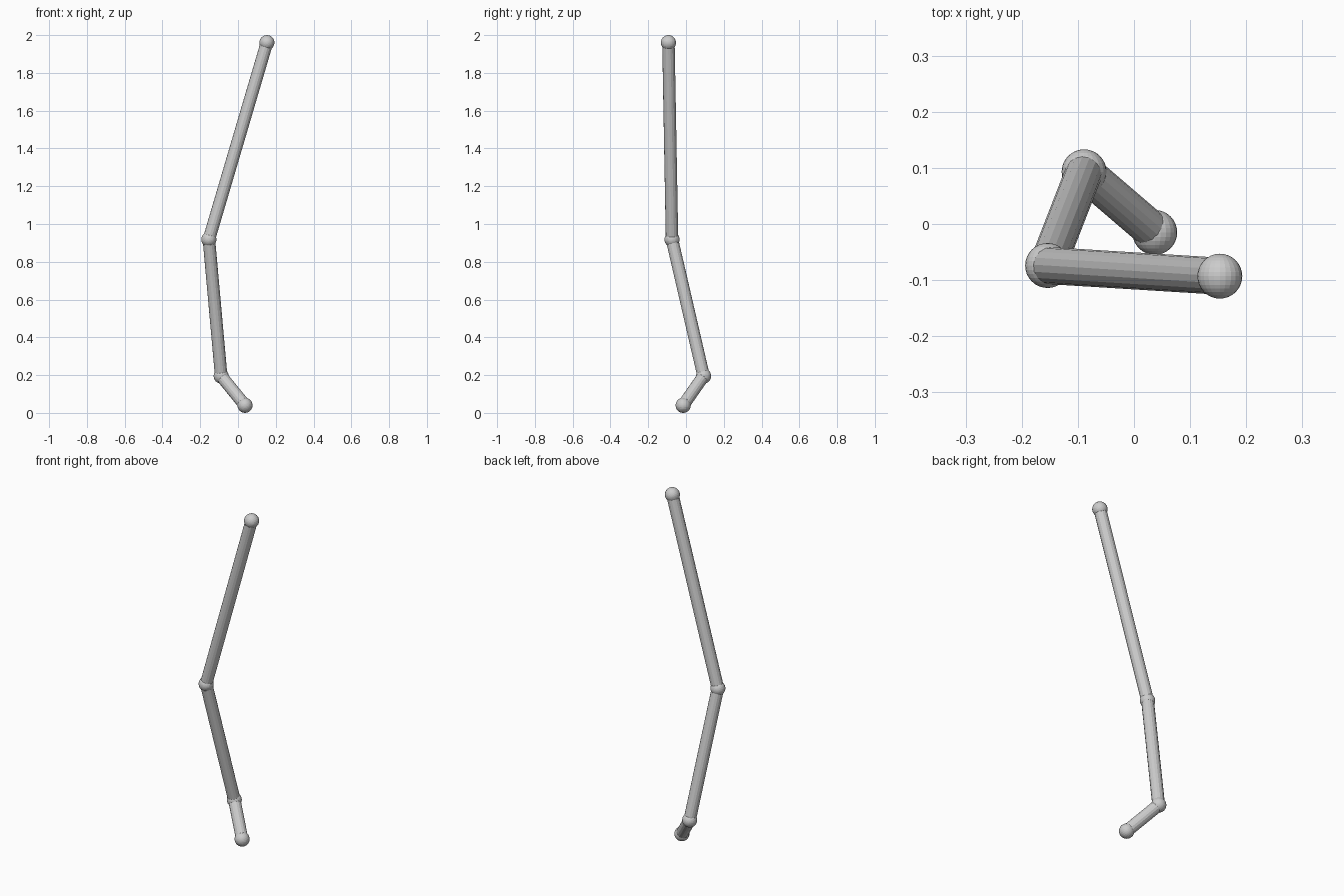
import bpy
from mathutils import Vector
from math import pi

if "Cube" in bpy.data.objects:
    bpy.data.objects.remove(bpy.data.objects["Cube"])

JOINT_R = 0.04
ROD_R = 0.033

# joint centres from the top of the chain to the foot
joints = [
    ("top_joint", Vector((0.153, -0.093, 1.96))),
    ("middle_joint", Vector((-0.154, -0.074, 0.918))),
    ("lower_joint", Vector((-0.089, 0.093, 0.195))),
    ("foot_joint", Vector((0.037, -0.015, 0.04))),
]


def ball(name, centre):
    bpy.ops.mesh.primitive_uv_sphere_add(segments=24, ring_count=16, radius=JOINT_R,
                                         location=centre, rotation=(pi / 2, 0, 0))
    bpy.context.object.name = name


def rod(name, a, b):
    d = b - a
    bpy.ops.mesh.primitive_cylinder_add(vertices=16, radius=ROD_R, depth=d.length,
                                        location=(a + b) / 2,
                                        rotation=d.to_track_quat('Z', 'Y').to_euler())
    bpy.context.object.name = name


# ball joints
for name, centre in joints:
    ball(name, centre)

# straight rods between neighbouring joints
for name, (_, a), (_, b) in zip(("upper_rod", "middle_rod", "lower_rod"), joints, joints[1:]):
    rod(name, b, a)
